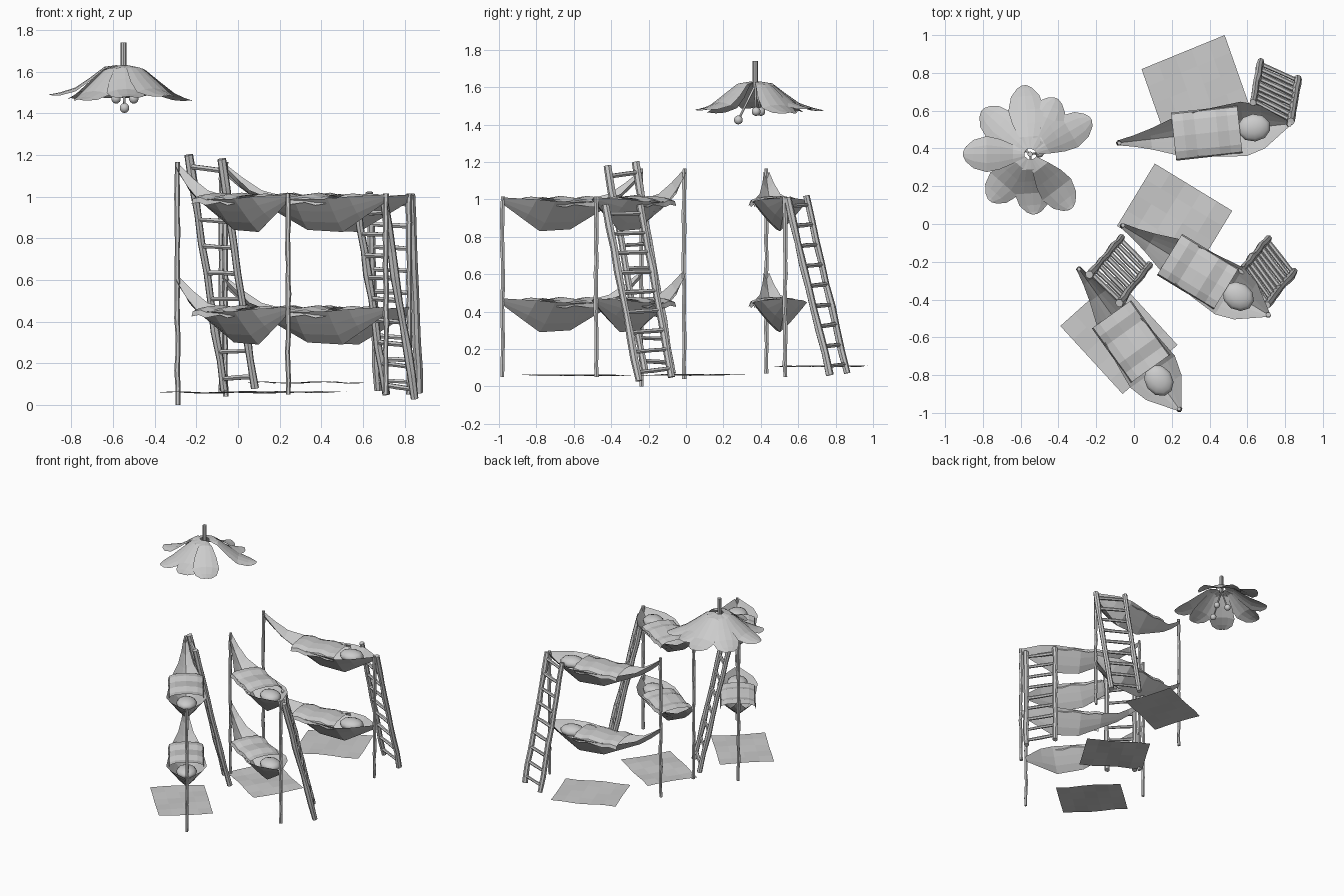
import bpy, bmesh, math, random
from mathutils import Vector, Matrix

if "Cube" in bpy.data.objects:
    bpy.data.objects.remove(bpy.data.objects["Cube"])

random.seed(4)


def finish(name, bm, smooth=False):
    bmesh.ops.recalc_face_normals(bm, faces=bm.faces)
    me = bpy.data.meshes.new(name)
    bm.to_mesh(me)
    bm.free()
    for p in me.polygons:
        p.use_smooth = smooth
    ob = bpy.data.objects.new(name, me)
    bpy.context.collection.objects.link(ob)
    return ob


def grid(name, rows, smooth=False):
    """Surface through equal-length rows of points."""
    bm = bmesh.new()
    vs = [[bm.verts.new(p) for p in r] for r in rows]
    for a, b in zip(vs, vs[1:]):
        for i in range(len(a) - 1):
            bm.faces.new((a[i], a[i + 1], b[i + 1], b[i]))
    return finish(name, bm, smooth)


def stick(bm, a, b, r, cuts=1, wobble=0.0, sides=7):
    """Knobbly wooden rod between two points."""
    a, b = Vector(a), Vector(b)
    q = (b - a).to_track_quat('Z', 'Y')
    rings = []
    for k in range(cuts + 1):
        c = a.lerp(b, k / cuts)
        off = Vector((random.uniform(-1, 1), random.uniform(-1, 1), 0)) * wobble
        rr = r * random.uniform(0.85, 1.15) if wobble else r
        rings.append([bm.verts.new(c + q @ (off + Vector((
            rr * math.cos(2 * math.pi * i / sides), rr * math.sin(2 * math.pi * i / sides), 0))))
            for i in range(sides)])
    for p, n in zip(rings, rings[1:]):
        for i in range(sides):
            j = (i + 1) % sides
            bm.faces.new((p[i], p[j], n[j], n[i]))
    bm.faces.new(rings[0][::-1])
    bm.faces.new(rings[-1])


def ball(bm, matrix, seg=10, rings=7):
    bmesh.ops.create_uvsphere(bm, u_segments=seg, v_segments=rings, radius=1, matrix=matrix)


# hammock stations: along, half width, rim height, keel height
STATIONS = [(0, .014, 1.15, 1.12), (.08, .03, 1.09, 1.05), (.17, .055, 1.03, .985),
            (.3, .10, .995, .92), (.46, .125, .985, .84), (.66, .145, .99, .83),
            (.76, .115, 1.0, .89), (.9, .014, 1.01, .975)]


def hammock(tag, frame, drop):
    def P(s, t, z):
        return frame @ Vector((s, t, z - drop))
    # sling
    us = [-1, -.66, -.33, 0, .33, .66, 1]
    grid(tag + "_sling", [[P(s, u * w, k + (r - k) * abs(u) ** 1.15) for u in us]
                          for s, w, r, k in STATIONS])
    # draped blanket
    rows = []
    for i in range(7):
        s = .29 + .35 * i / 6
        bump = .008 * math.sin(i * 2.1)
        rows.append([P(s, t, z + bump) for t, z in
                     [(-.128, .965), (-.12, .99), (-.08, 1.005), (0, 1.012),
                      (.08, 1.005), (.12, .99), (.128, .965)]])
    grid(tag + "_blanket", rows)
    # pillow
    bm = bmesh.new()
    ball(bm, frame @ Matrix.Translation((.715, 0, .975 - drop)) @ Matrix.Diagonal((.09, .075, .04, 1)))
    finish(tag + "_pillow", bm, True)


def ladder(tag, tops, feet):
    bm = bmesh.new()
    for t, f in zip(tops, feet):
        stick(bm, f, t, .02, 8, .003)
    for k in range(9):
        u = .05 + .9 * k / 8
        a, b = (Vector(f).lerp(Vector(t), u) for t, f in zip(tops, feet))
        stick(bm, a, b, .012, 2, .002, 6)
    finish(tag + "_ladder", bm)


def rug(tag, a, b, c, z):
    a, b, c = Vector((*a, z)), Vector((*b, z)), Vector((*c, z))
    grid(tag + "_rug", [[a + (b - a) * i / 5 + (c - a) * j / 4
                         + Vector((0, 0, .005 * math.sin(i * 1.7 + j)))
                         for i in range(6)] for j in range(5)])


# name, tall pole, short pole, ladder tops, ladder feet, rug corners, rug height, pole foot heights
BUNKS = [
    ("left_bunk", (-.29, -.24), (.24, -.98),
     [(-.235, -.27, 1.2), (-.08, -.42, 1.18)], [(-.065, -.07, .07), (.08, -.22, .08)],
     [(-.39, -.54), (-.06, -.90), (-.10, -.28)], .06, (.0, .05)),
    ("middle_bunk", (-.06, -.01), (.71, -.48),
     [(.57, -.245, .97), (.70, -.43, .97)], [(.71, -.075, .05), (.85, -.25, .03)],
     [(.11, .32), (.52, .07), (-.09, -.01)], .062, (.04, .05)),
    ("right_bunk", (-.08, .43), (.82, .53),
     [(.63, .64, 1.02), (.83, .54, 1.01)], [(.67, .86, .07), (.87, .77, .06)],
     [(.04, .82), (.48, 1.0), (.17, .45)], .108, (.07, .05)),
]
for tag, p, q, tops, feet, corners, rz, fz in BUNKS:
    d = Vector(q) - Vector(p)
    frame = (Matrix.Translation((*p, 0)) @ Matrix.Rotation(math.atan2(d.y, d.x), 4, 'Z')
             @ Matrix.Diagonal((d.length / .9, 1, 1, 1)))
    # poles
    for part, xy, z0, z1 in (("tall", p, fz[0], 1.165), ("short", q, fz[1], 1.015)):
        bm = bmesh.new()
        stick(bm, (*xy, z0), (*xy, z1), .0125, 14, .003, 6)
        finish(f"{tag}_{part}_pole", bm)
    hammock(tag + "_upper", frame, 0)
    hammock(tag + "_lower", frame, .54)
    ladder(tag, tops, feet)
    rug(tag, *corners, rz)

# flower lamp petals
C = Vector((-.55, .37, 0))
PROFILE = [(.03, .02, 1.63), (.09, .05, 1.62), (.16, .08, 1.565), (.23, .095, 1.515),
           (.30, .075, 1.49), (.34, .04, 1.48), (.355, .012, 1.478)]
for n, (deg, size) in enumerate([(95, 1.03), (65, .92), (30, 1.05), (-53, 1.02), (-86, .9),
                                 (-131, .92), (180, 1.0), (137, .97)]):
    rot = Matrix.Rotation(math.radians(deg), 3, 'Z')
    lift = .012 * math.sin(n * 2.3)
    grid(f"lamp_petal_{n + 1}",
         [[C + rot @ Vector((r * size, w * u, z + lift * r / .3 - .018 * u * u * w / .09))
           for u in (-1, -.5, 0, .5, 1)] for r, w, z in PROFILE])

# lamp stem with stamens and bulbs
bm = bmesh.new()
stick(bm, C + Vector((0, 0, 1.6)), C + Vector((0, 0, 1.74)), .014, sides=8)
finish("lamp_stem", bm)
bm = bmesh.new()
for tip in ((-.545, .28, 1.425), (-.585, .40, 1.47), (-.50, .375, 1.47)):
    stick(bm, C + Vector((0, 0, 1.61)), tip, .006, sides=5)
    ball(bm, Matrix.Translation(tip) @ Matrix.Scale(.024, 4))
finish("lamp_bulbs", bm, True)
